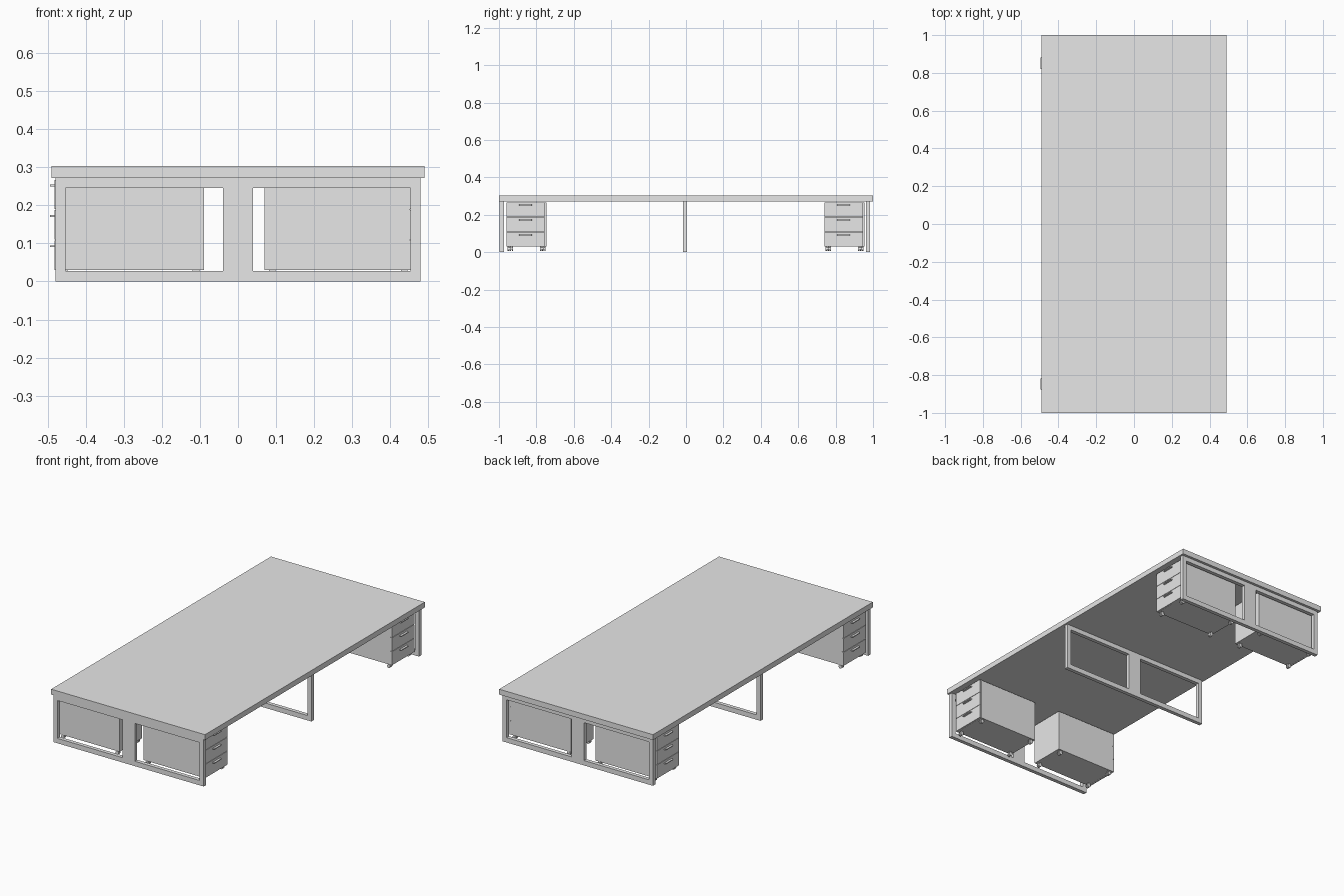
import bpy, bmesh
from math import pi
from mathutils import Matrix, Vector

cube = bpy.data.objects.get("Cube")
if cube:
    bpy.data.objects.remove(cube, do_unlink=True)

grey = bpy.data.materials.new("light_grey")
grey.use_nodes = True
grey.diffuse_color = (0.8, 0.8, 0.8, 1)
grey.node_tree.nodes["Principled BSDF"].inputs["Base Color"].default_value = (0.8, 0.8, 0.8, 1)


def finish(name, bm, place=None):
    bmesh.ops.recalc_face_normals(bm, faces=bm.faces)
    mesh = bpy.data.meshes.new(name)
    bm.to_mesh(mesh)
    bm.free()
    mesh.materials.append(grey)
    obj = bpy.data.objects.new(name, mesh)
    bpy.context.collection.objects.link(obj)
    if place:
        obj.matrix_world = place
    return obj


def add_box(bm, lo, hi):
    lo, hi = Vector(lo), Vector(hi)
    m = Matrix.Translation((lo + hi) / 2) @ Matrix.Diagonal((*(hi - lo), 1))
    bmesh.ops.create_cube(bm, size=1, matrix=m)


def box(name, lo, hi, place=None):
    bm = bmesh.new()
    add_box(bm, lo, hi)
    return finish(name, bm, place)


# Extrude a flat outline through a vector
def prism(name, points, depth, place=None):
    bm = bmesh.new()
    face = bm.faces.new([bm.verts.new(p) for p in points])
    out = bmesh.ops.extrude_face_region(bm, geom=[face])
    moved = [v for v in out["geom"] if isinstance(v, bmesh.types.BMVert)]
    bmesh.ops.translate(bm, verts=moved, vec=depth)
    return finish(name, bm, place)


# Leg frame: one sheet with two openings, thickened along y
def leg_frame(name, y, thick=0.022):
    xs = [-0.479, -0.453, -0.04, 0.04, 0.453, 0.479]
    zs = [0, 0.028, 0.246, 0.272]
    bm = bmesh.new()
    grid = [[bm.verts.new((x, y - thick / 2, z)) for z in zs] for x in xs]
    for i in range(5):
        for k in range(3):
            if k == 1 and i in (1, 3):
                continue
            bm.faces.new((grid[i][k], grid[i + 1][k], grid[i + 1][k + 1], grid[i][k + 1]))
    out = bmesh.ops.extrude_face_region(bm, geom=bm.faces[:])
    moved = [v for v in out["geom"] if isinstance(v, bmesh.types.BMVert)]
    bmesh.ops.translate(bm, verts=moved, vec=(0, thick, 0))
    bmesh.ops.dissolve_limit(bm, angle_limit=0.01, verts=bm.verts, edges=bm.edges)
    return finish(name, bm)


# Twin-wheel caster with a stem and a cover
def caster(name, x, y, place):
    bm = bmesh.new()
    turn = Matrix.Rotation(pi / 2, 4, "X")
    for side in (-1, 1):
        m = Matrix.Translation((x, y + side * 0.006, 0.0165)) @ turn
        bmesh.ops.create_cone(bm, cap_ends=True, segments=16, radius1=0.0105,
                              radius2=0.0105, depth=0.007, matrix=m)
    add_box(bm, (x - 0.007, y - 0.0025, 0.014), (x + 0.007, y + 0.0025, 0.028))
    add_box(bm, (x - 0.009, y - 0.009, 0.0275), (x + 0.009, y + 0.009, 0.031))
    return finish(name, bm, place)


# Drawer pedestal, drawers facing local +x, front at local x = 0
def pedestal(name, x, y, angle):
    place = Matrix.Translation((x, y, 0)) @ Matrix.Rotation(angle, 4, "Z")
    half, deep = 0.102, 0.392
    box(name + "_body", (-deep, -half, 0.03), (-0.01, half, 0.267), place)
    for i in range(3):
        z = 0.03 + i * 0.08
        top = min(z + 0.078, 0.267)
        box(f"{name}_drawer_front_{i + 1}", (-0.0095, -half, z), (0, half, top), place)
        h = z + 0.06
        prism(f"{name}_handle_{i + 1}",
              [(0, -0.035, h), (0.012, -0.03, h), (0.012, 0.03, h), (0, 0.035, h)],
              (0, 0, 0.005), place)
    for i, cx in enumerate((-0.025, -deep + 0.02)):
        for j, cy in enumerate((-0.087, 0.087)):
            caster(f"{name}_caster_{i * 2 + j + 1}", cx, cy, place)


# Worktop
box("worktop", (-0.49, -1, 0.272), (0.49, 1, 0.303))

# Legs
for frame_name, fy in (("front", -0.985), ("middle", -0.005), ("back", 0.974)):
    leg_frame(frame_name + "_leg_frame", fy)

# Pedestals under each corner
pedestal("front_left_pedestal", 0.462, -0.858, 0)
pedestal("back_left_pedestal", 0.462, 0.843, 0)
pedestal("front_right_pedestal", -0.482, -0.847, pi)
pedestal("back_right_pedestal", -0.482, 0.852, pi)
